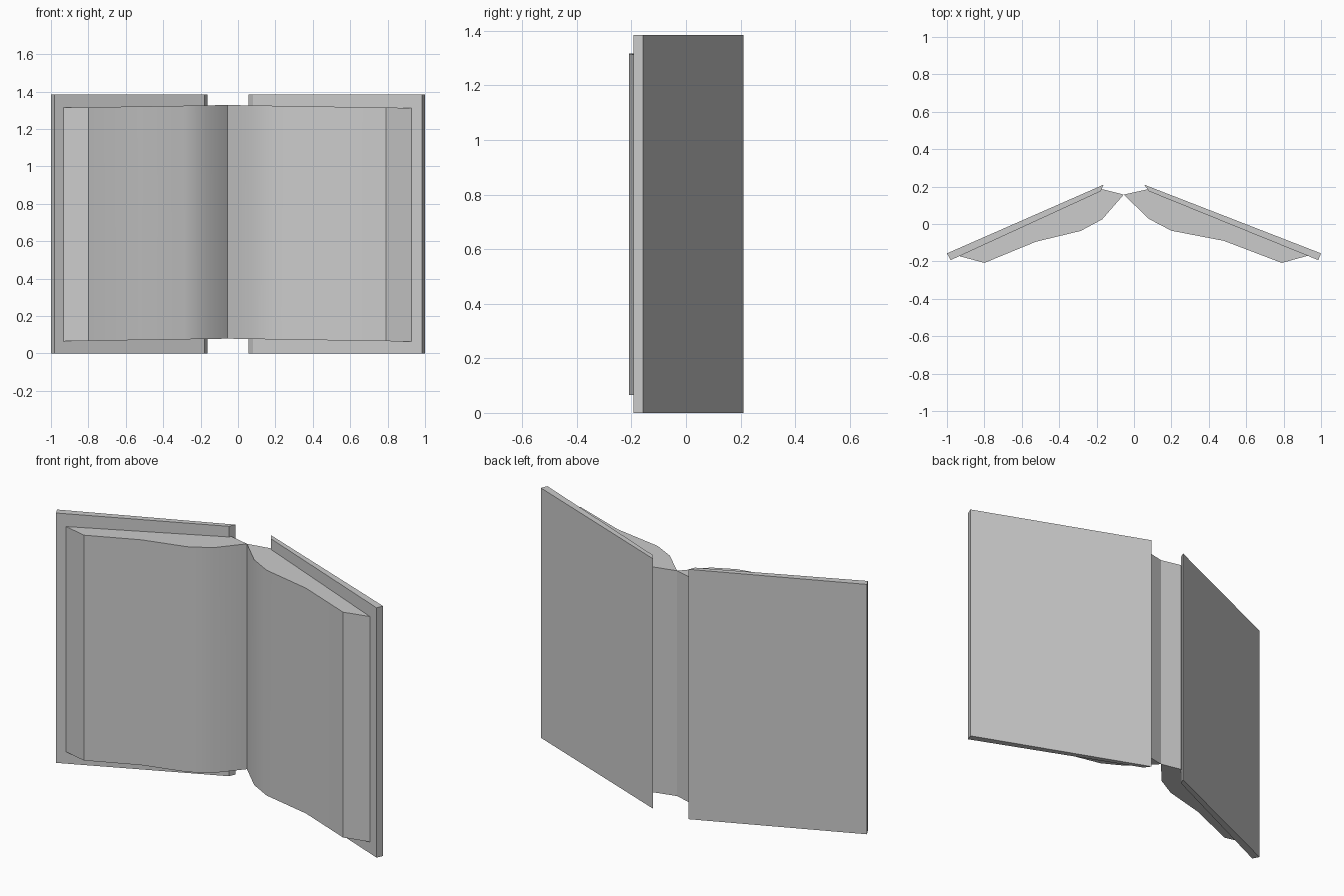
import bpy, bmesh

if "Cube" in bpy.data.objects:
    bpy.data.objects.remove(bpy.data.objects["Cube"])

COVER_H = 1.385
SPINE = (-0.055, 0.157)


def prism(name, outline, z_range, smooth=None):
    """Vertical prism from a top-view outline; z_range(x) gives bottom and top."""
    bm = bmesh.new()
    low = [bm.verts.new((x, y, z_range(x)[0])) for x, y in outline]
    high = [bm.verts.new((x, y, z_range(x)[1])) for x, y in outline]
    n = len(outline)
    bm.faces.new(low)
    bm.faces.new(high)
    for i in range(n):
        j = (i + 1) % n
        bm.faces.new((low[i], low[j], high[j], high[i]))
    bmesh.ops.recalc_face_normals(bm, faces=bm.faces)
    mesh = bpy.data.meshes.new(name)
    bm.to_mesh(mesh)
    bm.free()
    obj = bpy.data.objects.new(name, mesh)
    bpy.context.collection.objects.link(obj)
    if smooth:
        bpy.ops.object.select_all(action='DESELECT')
        obj.select_set(True)
        bpy.context.view_layer.objects.active = obj
        bpy.ops.object.shade_smooth_by_angle(angle=smooth)
    return obj


def cover_z(x):
    return 0.0, COVER_H


# Pages sag slightly away from the spine
def page_z(x):
    lift = 0.015 * (1 - abs(x - SPINE[0]) / 0.94)
    return 0.064 + lift, 1.313 + lift


# Hard covers
prism("left_cover", [(-1, -0.157), (-0.98, -0.193), (-0.178, 0.175), (-0.163, 0.21)], cover_z)
prism("right_cover", [(1, -0.157), (0.985, -0.193), (0.08, 0.175), (0.055, 0.21)], cover_z)

# Page blocks meeting at the spine fold
prism("left_pages", [SPINE, (-0.17, 0.025), (-0.285, -0.037), (-0.525, -0.095),
                     (-0.8, -0.208), (-0.94, -0.17), (-0.168, 0.186)], page_z, 0.5)
prism("right_pages", [SPINE, (0.08, 0.027), (0.2, -0.036), (0.48, -0.09),
                      (0.79, -0.208), (0.935, -0.168), (0.075, 0.186)], page_z, 0.5)
